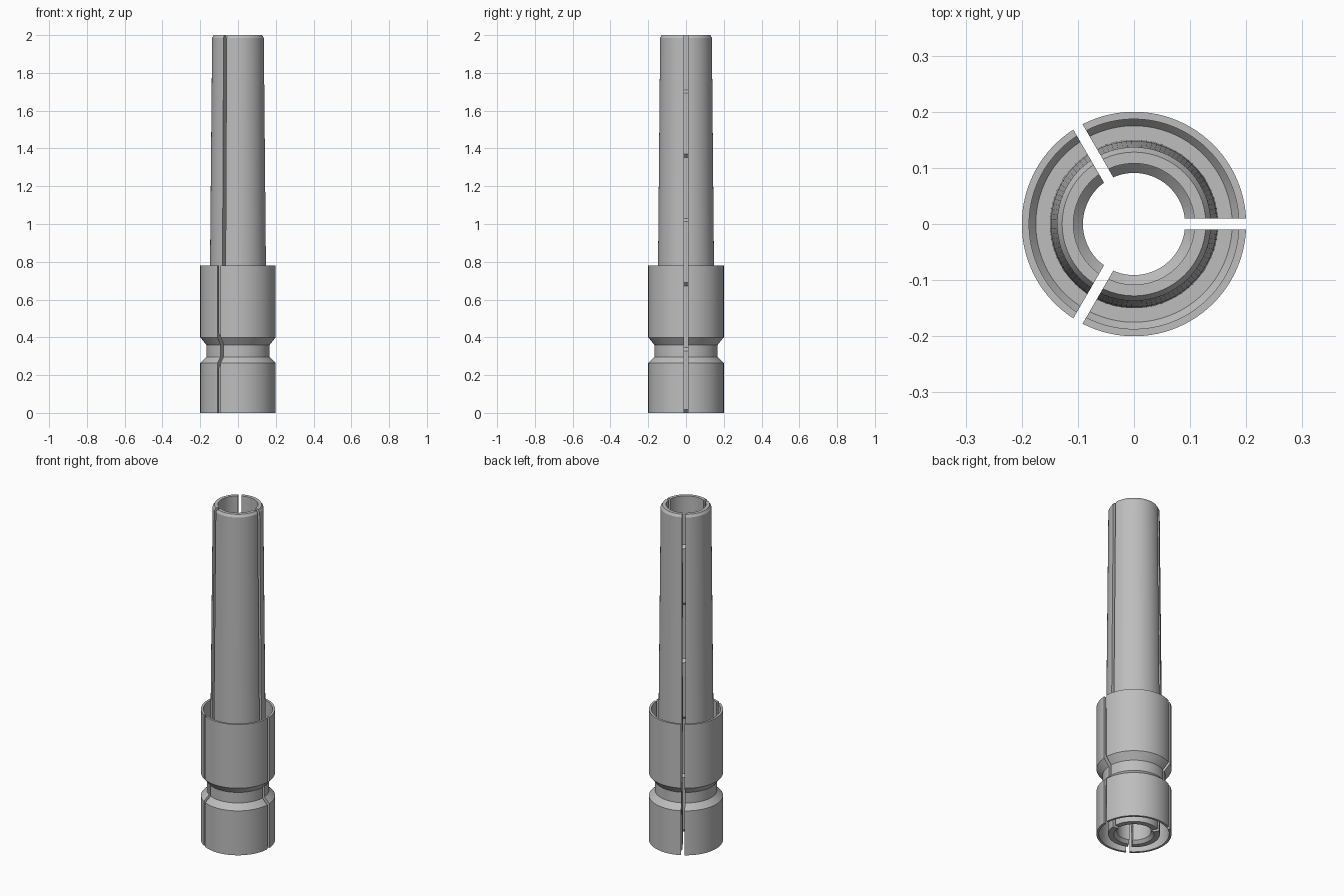
import bpy, math

if "Cube" in bpy.data.objects:
    bpy.data.objects.remove(bpy.data.objects["Cube"])

STEPS = 32        # arc steps per jaw
SLOT = 0.0095     # half width of the slots between jaws

steel = bpy.data.materials.new("grey steel")
steel.diffuse_color = (0.51, 0.51, 0.51, 1)
steel.use_nodes = True
steel.node_tree.nodes["Principled BSDF"].inputs["Base Color"].default_value = steel.diffuse_color

# Closed (radius, height) section of one jaw, outside then inside
section = [
    # bottom skirt, neck groove and collar
    (0.187, 0.0), (0.20, 0.0), (0.20, 0.265), (0.168, 0.297), (0.168, 0.36),
    (0.20, 0.40), (0.20, 0.78),
    # pocket inside the collar
    (0.187, 0.78), (0.187, 0.425), (0.175, 0.41), (0.150, 0.41),
    # tapered stem with chamfered tip
    (0.148, 0.80), (0.137, 1.985), (0.128, 2.0), (0.108, 2.0),
    # bore with three gripping lands
    (0.108, 1.71), (0.091, 1.693), (0.091, 1.37), (0.108, 1.353),
    (0.108, 1.03), (0.091, 1.013), (0.091, 0.69), (0.108, 0.673),
    (0.108, 0.345), (0.091, 0.328), (0.091, 0.017), (0.108, 0.0),
    # underside of the stem and pocket inside the skirt
    (0.138, 0.0), (0.140, 0.25), (0.175, 0.25), (0.187, 0.235),
]


def make_jaw(name, start):
    """Sweep the section through a third of a turn, leaving parallel slot walls."""
    verts, faces = [], []
    n = len(section)
    for i in range(STEPS + 1):
        for r, z in section:
            gap = math.asin(SLOT / r)
            a = start + gap + (math.tau / 3 - 2 * gap) * i / STEPS
            verts.append((r * math.cos(a), r * math.sin(a), z))
    for i in range(STEPS):
        for j in range(n):
            k = (j + 1) % n
            faces.append((i * n + j, (i + 1) * n + j, (i + 1) * n + k, i * n + k))
    # flat slot walls
    faces.append(tuple(range(n)))
    faces.append(tuple(STEPS * n + j for j in reversed(range(n))))
    mesh = bpy.data.meshes.new(name)
    mesh.from_pydata(verts, [], faces)
    mesh.materials.append(steel)
    obj = bpy.data.objects.new(name, mesh)
    bpy.context.collection.objects.link(obj)
    # consistent outward normals, smooth round faces, sharp edges
    bpy.ops.object.select_all(action='DESELECT')
    obj.select_set(True)
    bpy.context.view_layer.objects.active = obj
    bpy.ops.object.mode_set(mode='EDIT')
    bpy.ops.mesh.select_all(action='SELECT')
    bpy.ops.mesh.normals_make_consistent(inside=False)
    bpy.ops.object.mode_set(mode='OBJECT')
    bpy.ops.object.shade_smooth_by_angle(angle=math.radians(25))


# Three jaws around the axis
for index, side in enumerate(("back", "left", "front")):
    make_jaw(side + "_jaw", index * math.tau / 3)
